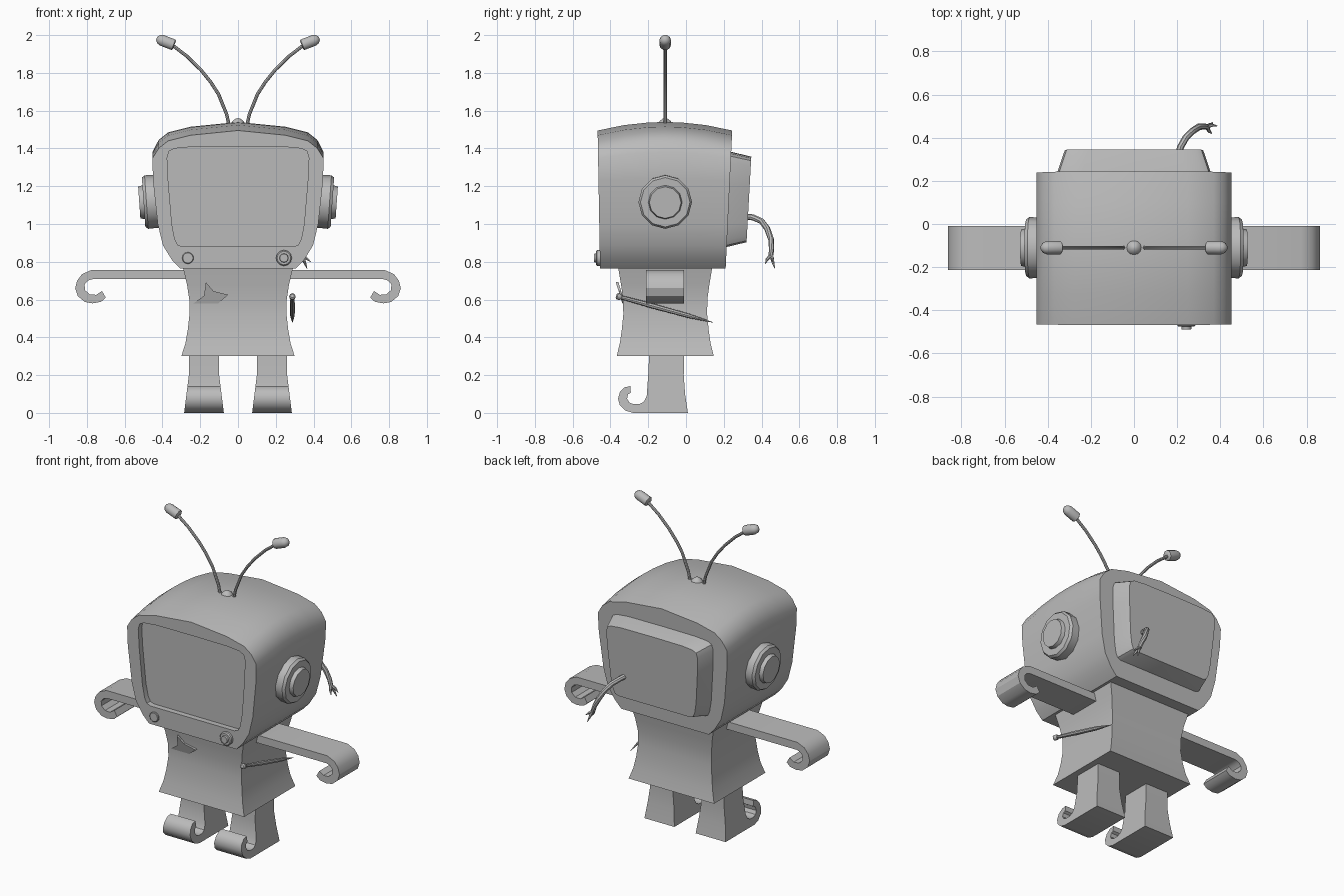
import bpy, bmesh, math
from mathutils import Vector

if "Cube" in bpy.data.objects:
    bpy.data.objects.remove(bpy.data.objects["Cube"])

grey = bpy.data.materials.new("plain_grey")
grey.diffuse_color = (0.5, 0.5, 0.5, 1)
grey.use_nodes = True
grey.node_tree.nodes["Principled BSDF"].inputs["Base Color"].default_value = grey.diffuse_color


def loft(name, rings, angle=32):
    """Skin a list of equal closed rings and cap both ends."""
    bm = bmesh.new()
    vs = [[bm.verts.new(p) for p in r] for r in rings]
    n = len(vs[0])
    for a, b in zip(vs, vs[1:]):
        for i in range(n):
            j = (i + 1) % n
            bm.faces.new((a[i], a[j], b[j], b[i]))
    bm.faces.new(vs[0][::-1])
    bm.faces.new(vs[-1])
    bmesh.ops.recalc_face_normals(bm, faces=bm.faces[:])
    me = bpy.data.meshes.new(name)
    bm.to_mesh(me)
    bm.free()
    me.materials.append(grey)
    me.shade_smooth()
    me.set_sharp_from_angle(angle=math.radians(angle))
    ob = bpy.data.objects.new(name, me)
    bpy.context.collection.objects.link(ob)
    return ob


def tube(name, path, radii, sides=8, angle=40):
    """Round section swept along a path with a radius at each point."""
    path = [Vector(p) for p in path]
    rings = []
    for i, p in enumerate(path):
        t = path[min(i + 1, len(path) - 1)] - path[max(i - 1, 0)]
        q = t.to_track_quat('Z', 'Y')
        rings.append([p + q @ Vector((radii[i] * math.cos(k * math.tau / sides),
                                      radii[i] * math.sin(k * math.tau / sides), 0))
                      for k in range(sides)])
    return loft(name, rings, angle)


def turned(name, start, axis, steps, sides=12, angle=32):
    """Lathe shape along an axis: steps are (distance, radius)."""
    s, a = Vector(start), Vector(axis).normalized()
    return tube(name, [s + a * d for d, r in steps], [r for d, r in steps], sides, angle)


def mirror_ring(half):
    return half + [(-x, z) for x, z in half[::-1] if x > 0]


# Head: rounded cabinet with a bulging top and a recessed screen
outer = mirror_ring([(0, 1.54), (.25, 1.515), (.37, 1.485), (.42, 1.445), (.453, 1.38),
                     (.45, 1.235), (.425, 1.0), (.397, .886), (.35, .81), (.307, .765)])
screen = mirror_ring([(0, 1.41), (.25, 1.408), (.335, 1.40), (.365, 1.385), (.375, 1.35),
                      (.37, 1.235), (.35, 1.0), (.335, .92), (.32, .89), (.295, .88)])


def depth(t, z):
    """Front to back position for t in -1..1, leaning slightly with height."""
    k = (z - .765) / .735
    front, back = -.455 - .013 * k, .21 + .035 * k
    return front + (back - front) * (t + 1) / 2


def head_ring(t):
    ring = []
    for x, z in outer:
        z2 = z - .045 * t * t * min(1, max(0, (z - 1.2) / .25))
        ring.append((x, depth(t, z2), z2))
    return ring


def screen_ring(back):
    return [(x, depth(-1, z) + back, z) for x, z in screen]


loft("head", [screen_ring(.035), screen_ring(0)]
     + [head_ring(t) for t in (-1, -.6, -.25, 0, .25, .6, 1)])


# Tapered housing on the back of the head
def housing_ring(s, out):
    return [(x * s, depth(1, z) + out, 1.13 + (z - 1.145) * s) for x, z in screen]


loft("back_housing", [housing_ring(.96, -.02), housing_ring(.95, 0), housing_ring(.855, .105)])

# Side dials
for s, side in ((1, "right"), (-1, "left")):
    turned(side + "_dial", (s * .43, -.11, 1.12), (s, 0, -.07),
           [(0, .14), (.055, .142), (.07, .131), (.07, .09), (.093, .084)])

# Control knobs under the screen
turned("right_control_knob", (.243, -.44, .82), (0, -1, 0),
       [(0, .042), (.03, .042), (.036, .036), (.036, .024), (.048, .022)])
turned("left_control_knob", (-.265, -.44, .82), (0, -1, 0), [(0, .031), (.025, .031), (.028, .027)])

# Antennas on a small dome
turned("antenna_dome", (0, -.11, 1.50), (0, 0, 1),
       [(0, .04), (.03, .038), (.046, .028), (.057, .014), (.06, .003)], 12, 60)
aerial = [(.045, 1.51), (.06, 1.58), (.103, 1.687), (.145, 1.752), (.196, 1.815),
          (.27, 1.888), (.345, 1.945)]
for s, side in ((1, "right"), (-1, "left")):
    tube(side + "_antenna", [(s * x, -.11, z) for x, z in aerial], [.009] * len(aerial))
    turned(side + "_antenna_tip", (s * .337, -.11, 1.947), (s * .93, 0, .36),
           [(0, .024), (.005, .031), (.07, .031), (.088, .025), (.1, .01)], 10, 50)

# Body: square section with a pinched waist
body = [(.30, .30, .257), (.37, .278, .24), (.44, .266, .23), (.52, .257, .222),
        (.60, .258, .223), (.68, .27, .234), (.775, .293, .25)]
loft("body", [[(-a, -.11 - b, z), (a, -.11 - b, z), (a, -.11 + b, z), (-a, -.11 + b, z)]
              for z, a, b in body])

# Arms: flat bands with curled hands
arm = [(.22, .757), (.775, .757), (.825, .735), (.852, .70), (.862, .66), (.848, .618),
       (.81, .587), (.77, .58), (.725, .588), (.70, .61), (.72, .645), (.75, .625), (.785, .627),
       (.81, .65), (.812, .68), (.795, .70), (.77, .708), (.22, .708)]
for s, side in ((1, "right"), (-1, "left")):
    loft(side + "_arm", [[(s * x, y, z) for x, z in arm] for y in (-.213, -.01)])

# Legs: flared blocks with curled toes
leg = [(-.01, .31), (-.012, .2), (-.005, .1), (.01, 0), (-.28, 0), (-.32, .012), (-.35, .04),
       (-.36, .075), (-.35, .11), (-.325, .135), (-.295, .142), (-.292, .107), (-.307, .098),
       (-.312, .075), (-.30, .055), (-.28, .047), (-.245, .047), (-.222, .06), (-.208, .09),
       (-.2, .2), (-.195, .31)]
for s, side in ((1, "right"), (-1, "left")):
    loft(side + "_leg", [[(s * .18 + e * (.08 + .025 * max(0, 1 - z / .2)), y, z) for y, z in leg]
                         for e in (-1, 1)])

# Frayed power cord on the back
cord = [(.205, .31, 1.04), (.215, .355, 1.035), (.24, .40, 1.015), (.27, .43, .975),
        (.30, .45, .92), (.325, .453, .87), (.338, .45, .835)]
tube("power_cord", cord, [.016] * 5 + [.014, .013])
for i, tip in enumerate([(.36, .42, .79), (.365, .47, .765), (.385, .455, .80)]):
    mid = (Vector(cord[-1]) + Vector(tip)) / 2 + Vector((0, .006 * (i - 1), 0))
    tube("cord_strand_%d" % (i + 1), [cord[-1], mid, tip], [.01, .008, .002], 6)

# Needle carried at the right hip
turned("needle", (.288, -.37, .619), (0, .52, -.142),
       [(0, .01), (.006, .017), (.022, .017), (.03, .01), (.06, .011), (.2, .014),
        (.4, .012), (.535, .001)], 8, 40)

# Star shaped badge leaning out of the chest
star = [(-.235, .58), (-.18, .62), (-.17, .692), (-.13, .645), (-.052, .625), (-.105, .58)]
loft("star_badge", [[(x, -.337 - (z - .58) * .31 + d, z) for x, z in star] for d in (0, .014)])
